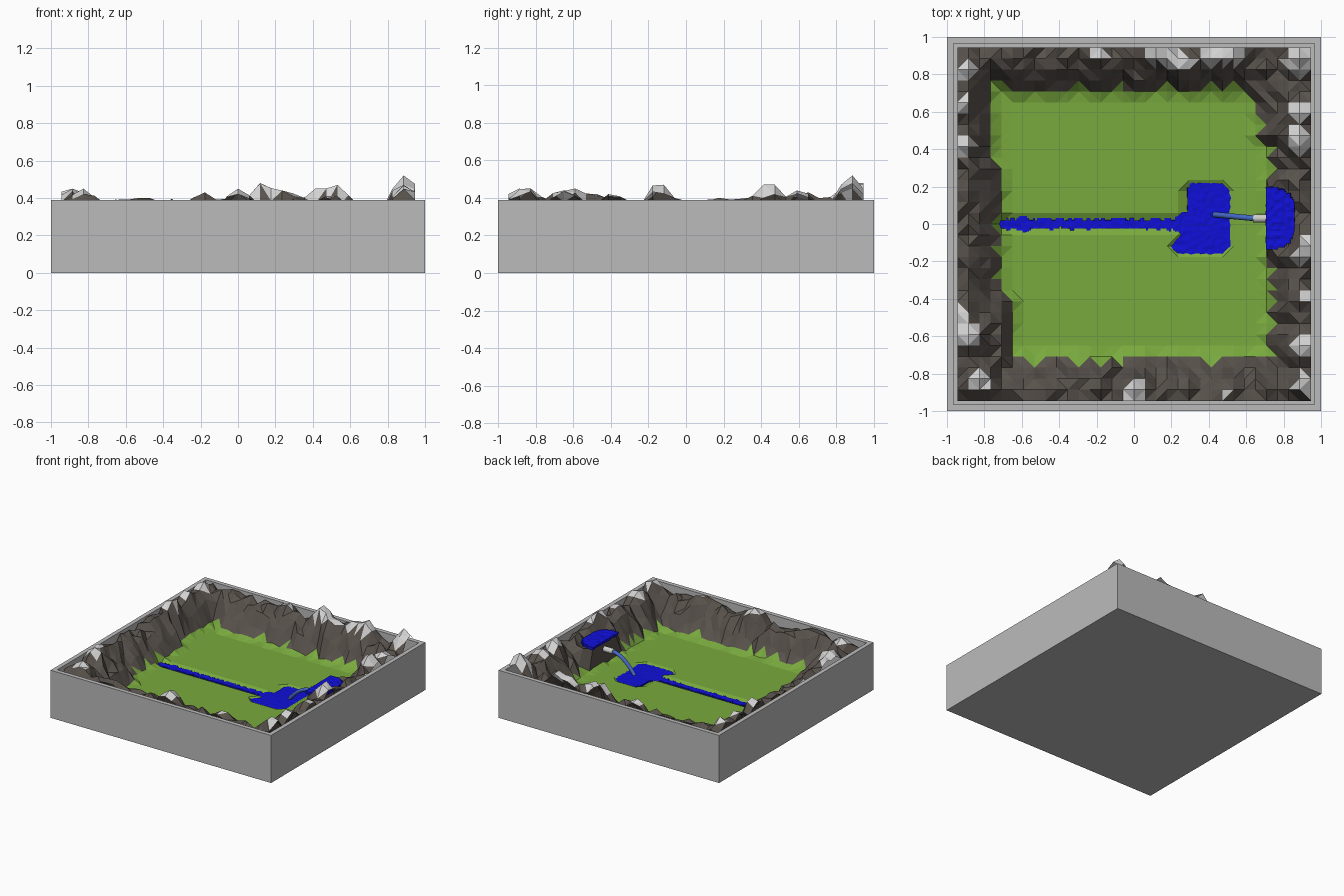
import bpy, bmesh, math, random
from mathutils import Vector, noise

if "Cube" in bpy.data.objects:
    bpy.data.objects.remove(bpy.data.objects["Cube"])

random.seed(4)


def material(name, rgb):
    m = bpy.data.materials.new(name)
    m.diffuse_color = (*rgb, 1)
    m.use_nodes = True
    m.node_tree.nodes["Principled BSDF"].inputs["Base Color"].default_value = m.diffuse_color
    return m


GREY = material("tray_grey", (0.50, 0.50, 0.50))
GREEN = material("grass_green", (0.19, 0.40, 0.048))
ROCK = material("rock_brown", (0.10, 0.085, 0.073))
SNOW = material("snow_grey", (0.66, 0.66, 0.66))
BLUE = material("water_blue", (0.005, 0.005, 0.68))
JET = material("jet_blue", (0.06, 0.14, 0.55))
PIPE = material("pipe_grey", (0.62, 0.62, 0.60))


def finish(name, bm, *mats):
    bmesh.ops.recalc_face_normals(bm, faces=bm.faces)
    me = bpy.data.meshes.new(name)
    bm.to_mesh(me)
    bm.free()
    for m in mats:
        me.materials.append(m)
    ob = bpy.data.objects.new(name, me)
    bpy.context.collection.objects.link(ob)
    return ob


# Tray: open box with a thin wall
bm = bmesh.new()
bmesh.ops.create_cube(bm, size=1)
for v in bm.verts:
    v.co = (v.co.x * 2, v.co.y * 2, (v.co.z + 0.5) * 0.39)
top = max(bm.faces, key=lambda f: f.calc_center_median().z)
bmesh.ops.inset_individual(bm, faces=[top], thickness=0.05)
bmesh.ops.inset_individual(bm, faces=[top], thickness=0.001, depth=-0.36)
finish("tray", bm, GREY)

# Terrain: valley floor with a rocky rim, height by distance from the wall
FLOOR, STEP = 0.15, 1.89 / 32
PROFILE = [0.355, 0.365, 0.32, 0.255, 0.165, FLOOR]
PEAKS = [(-.89, .83, .45), (-.91, .65, .43), (-.9, .43, .45), (-.93, -.47, .42),
         (-.89, -.6, .45), (-.83, -.83, .45), (0, -.88, .45), (-.18, .9, .43),
         (.13, .92, .48), (.25, .85, .44), (.42, .9, .45), (.53, .91, .47),
         (.89, .88, .52), (.89, .6, .44), (.88, .44, .47), (.89, -.14, .47),
         (.9, -.65, .44), (.9, -.85, .45), (-.91, .2, .40), (-.5, -.89, .40),
         (.5, -.89, .41), (.9, -.4, .42)]


def rim_height(x, y):
    d = 0.945 - max(abs(x), abs(y))
    if d > 0.02:                      # uneven foot of the slope
        if x < -0.6 and abs(x) >= abs(y):
            d += 0.05 if y > 0.3 else (-0.06 if y < -0.4 else 0)
        if x > 0.6 and y > 0.45:
            d -= 0.05
    t = min(max(d / STEP, 0), 4.999)
    i = int(t)
    z = PROFILE[i] + (PROFILE[i + 1] - PROFILE[i]) * (t - i)
    if t < 3.5:
        z = min(z + random.uniform(-0.045, 0.035), 0.395)
    elif t < 4.5:
        z += random.uniform(-0.012, 0.015)
    for px, py, h in PEAKS:
        k = 1 - max(0, math.hypot(x - px, y - py) - 0.035) / 0.075
        if k > 0:
            z = max(z, z + (h - z) * k)
    return z


def is_bed(x, y):
    stream = abs(y) < 0.01 and -0.72 < x < 0.3
    pond = 0.28 < x < 0.49 and -0.15 < y < 0.2
    inlet = 0.2 < x < 0.3 and -0.14 < y < -0.1
    return stream or pond or inlet


bm = bmesh.new()
bmesh.ops.create_grid(bm, x_segments=32, y_segments=32, size=0.945)
for v in bm.verts:
    x, y = v.co.x, v.co.y
    v.co.z = rim_height(x, y)
    if is_bed(x, y):
        v.co.z = FLOOR - 0.03
    # ledge holding the upper pool, with a steep cliff in front
    if x > 0.74 and -0.15 < y < 0.21:
        if x < 0.79:
            v.co.x, v.co.z = 0.722, 0.325
        elif x < 0.85:
            v.co.z = 0.31
    elif 0.74 < x < 0.85 and -0.21 < y < 0.26:
        v.co.z = max(v.co.z, 0.34)
bmesh.ops.triangulate(bm, faces=bm.faces, quad_method='BEAUTY')
for f in bm.faces:
    z = f.calc_center_median().z
    f.material_index = 0 if z < 0.187 else (2 if z > 0.405 else 1)
finish("terrain", bm, GREEN, ROCK, SNOW)


# Water sheets: fine grid trimmed to a ragged outline, then thickened
def water(name, inside, x0, x1, y0, y1, z, depth, ripple, cell=0.011):
    bm = bmesh.new()
    nx, ny = round((x1 - x0) / cell), round((y1 - y0) / cell)
    bmesh.ops.create_grid(bm, x_segments=nx, y_segments=ny, size=0.5)
    for v in bm.verts:
        v.co.x = x0 + (v.co.x + 0.5) * (x1 - x0)
        v.co.y = y0 + (v.co.y + 0.5) * (y1 - y0)
    drop = []
    for f in bm.faces:
        c = f.calc_center_median()
        n = noise.noise(Vector((c.x * 35, c.y * 35, 1))) * 0.012
        if not inside(c.x, c.y, n):
            drop.append(f)
    bmesh.ops.delete(bm, geom=drop, context='FACES')
    for v in bm.verts:
        v.co.z = z + ripple * noise.noise(Vector((v.co.x * 40, v.co.y * 40, 7)))
    ob = finish(name, bm, BLUE)
    mod = ob.modifiers.new("thickness", 'SOLIDIFY')
    mod.thickness = depth
    mod.offset = -1
    return ob


def box_distance(x, y, cx, cy, hx, hy, r):
    dx, dy = abs(x - cx) - hx + r, abs(y - cy) - hy + r
    return math.hypot(max(dx, 0), max(dy, 0)) + min(max(dx, dy), 0) - r


def in_valley(x, y, n):
    d = min(box_distance(x, y, 0.405, 0.03, 0.12, 0.20, 0.05),     # pond
            box_distance(x, y, 0.25, -0.11, 0.085, 0.07, 0.06),    # inlet
            box_distance(x, y, 0.27, 0.0, 0.06, 0.06, 0.05),       # mouth
            box_distance(x, y, -0.2, 0.0, 0.53, 0.026, 0.01),      # stream
            math.hypot(x + 0.59, y) - 0.042)                       # stream end
    return d < n


def in_pool(x, y, n):
    return ((x - 0.70) / 0.16) ** 2 + (abs(y - 0.03) / 0.17) ** 4 < 1 + n * 4


water("valley_water", in_valley, -0.76, 0.56, -0.22, 0.26, 0.141, 0.012, 0.004)
water("upper_pool", in_pool, 0.705, 0.88, -0.17, 0.23, 0.348, 0.02, 0.006)

# Outlet pipe in the cliff
bpy.ops.mesh.primitive_cylinder_add(vertices=24, radius=0.022, depth=0.10,
                                    location=(0.685, 0.03, 0.27),
                                    rotation=(0, math.pi / 2, 0))
pipe = bpy.context.object
pipe.name = "outlet_pipe"
pipe.data.materials.append(PIPE)
bpy.ops.object.shade_smooth_by_angle()

# Falling jet from the pipe to the pond
cu = bpy.data.curves.new("water_jet", 'CURVE')
cu.dimensions = '3D'
cu.bevel_depth = 0.015
cu.bevel_resolution = 4
cu.use_fill_caps = True
sp = cu.splines.new('POLY')
sp.points.add(12)
for i, p in enumerate(sp.points):
    t = i / 12
    p.co = (0.645 - 0.215 * t, 0.03 + 0.02 * t, 0.27 - 0.135 * t ** 2, 1)
sp.use_smooth = True
cu.materials.append(JET)
bpy.context.collection.objects.link(bpy.data.objects.new("water_jet", cu))
